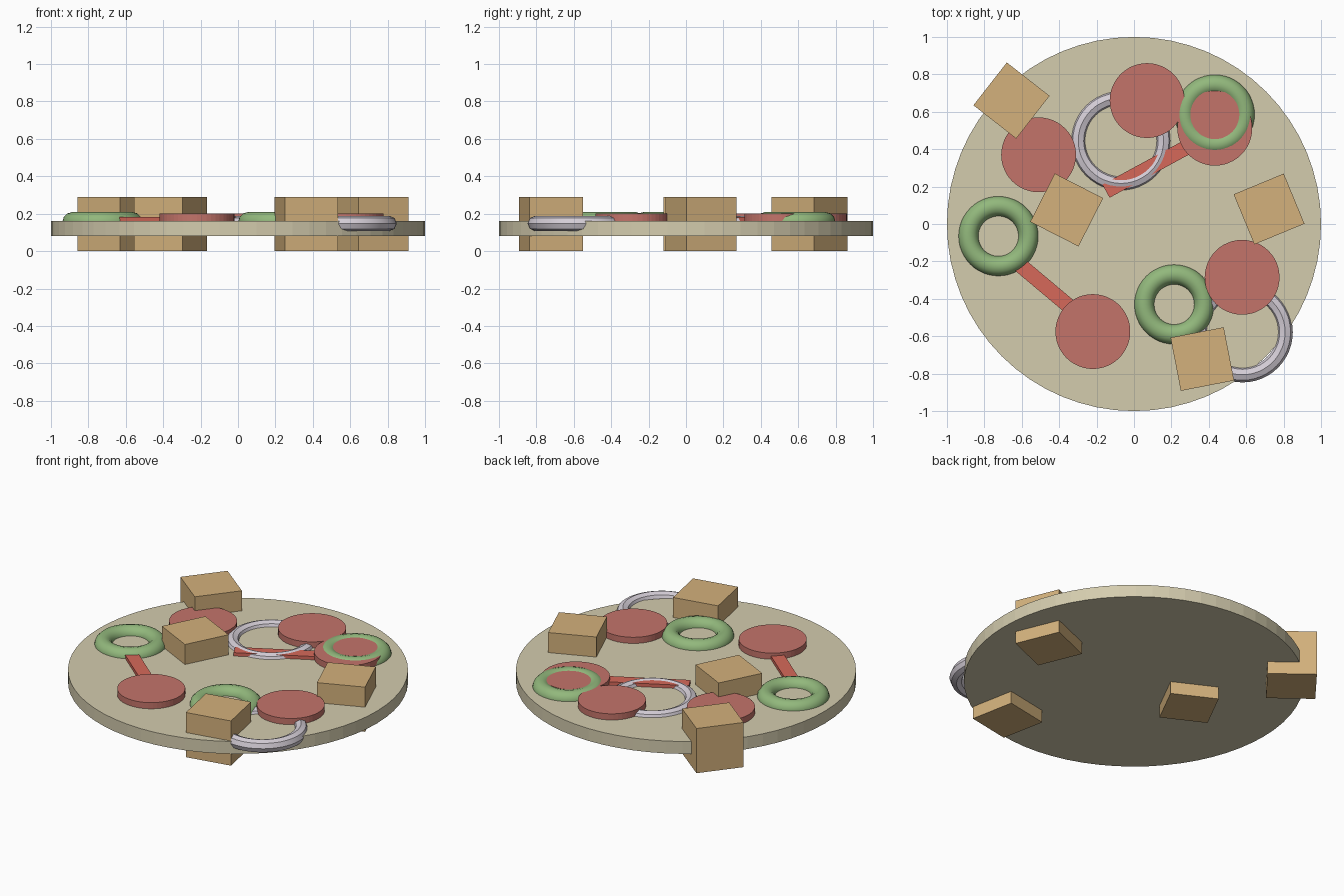
import bpy
from math import radians

if "Cube" in bpy.data.objects:
    bpy.data.objects.remove(bpy.data.objects["Cube"])


def srgb(r, g, b):
    conv = lambda v: (v / 12.92) if v <= 0.04 else ((v + 0.055) / 1.055) ** 2.4
    return tuple(conv(v / 255) for v in (r, g, b)) + (1,)


def material(name, colour):
    m = bpy.data.materials.new(name)
    m.use_nodes = True
    m.diffuse_color = colour
    m.node_tree.nodes["Principled BSDF"].inputs["Base Color"].default_value = colour
    return m


dough = material("pale dough", srgb(212, 204, 174))
tan = material("golden tan", srgb(211, 177, 124))
salami = material("dusty red", srgb(196, 116, 106))
pepper = material("bright red", srgb(214, 105, 90))
green = material("leaf green", srgb(146, 184, 124))
onion = material("pale lilac", srgb(212, 205, 214))


def finish(name, mat):
    ob = bpy.context.object
    ob.name = name
    ob.data.materials.append(mat)
    return ob


def disc(name, mat, x, y, radius, low, high, sides):
    bpy.ops.mesh.primitive_cylinder_add(vertices=sides, radius=radius, depth=high - low,
                                        location=(x, y, (low + high) / 2))
    return finish(name, mat)


def ring(name, mat, x, y, z, major, minor, sides):
    bpy.ops.mesh.primitive_torus_add(location=(x, y, z), major_radius=major, minor_radius=minor,
                                     major_segments=48, minor_segments=sides)
    finish(name, mat)
    bpy.ops.object.shade_smooth_by_angle(angle=radians(35))


def block(name, mat, x, y, z, size, turn):
    bpy.ops.mesh.primitive_cube_add(size=1, location=(x, y, z), rotation=(0, 0, radians(turn)))
    ob = finish(name, mat)
    ob.scale = size


# Round base
disc("base", dough, 0, 0, 1, 0.08, 0.16, 64)

# Chunks pushed right through the base
for i, (x, y, turn) in enumerate([(-0.655, 0.66, -38), (-0.36, 0.075, -27),
                                  (0.722, 0.08, 22.5), (0.365, -0.722, 11)]):
    block(f"chunk_{i + 1}", tan, x, y, 0.145, (0.29, 0.29, 0.29), turn)

# Flat round slices
for i, (x, y) in enumerate([(-0.51, 0.37), (0.07, 0.66), (0.432, 0.512),
                            (0.578, -0.285), (-0.22, -0.575)]):
    disc(f"slice_{i + 1}", salami, x, y, 0.2, 0.16, 0.2, 48)

# Thick green rings
for i, (x, y) in enumerate([(-0.725, -0.065), (0.215, -0.43), (0.432, 0.585)]):
    ring(f"green_ring_{i + 1}", green, x, y, 0.155, 0.16, 0.054, 12)

# Thin pale rings, one hanging over the rim
for i, (x, y) in enumerate([(-0.07, 0.445), (0.58, -0.578)]):
    ring(f"pale_ring_{i + 1}", onion, x, y, 0.148, 0.228, 0.041, 8)

# Red strips
for i, (x, y, turn) in enumerate([(0.07, 0.295, 28.5), (-0.43, -0.37, -40)]):
    block(f"strip_{i + 1}", pepper, x, y, 0.165, (0.5, 0.08, 0.034), turn)
